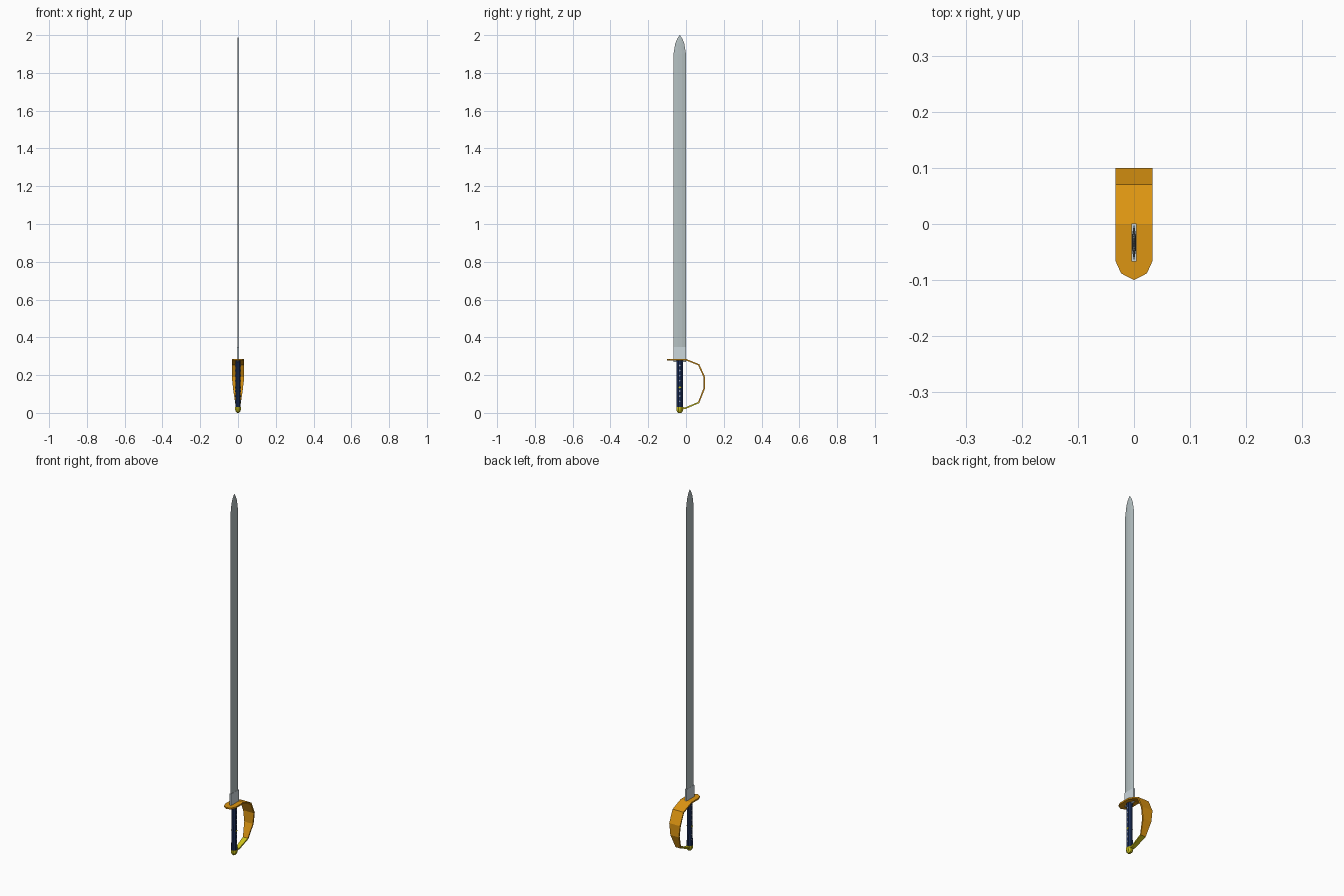
import bpy, bmesh, math

if "Cube" in bpy.data.objects:
    bpy.data.objects.remove(bpy.data.objects["Cube"])

CY = -0.033  # y of the blade and grip axis


def mat(name, rgb):
    m = bpy.data.materials.new(name)
    m.diffuse_color = (*rgb, 1)
    m.use_nodes = True
    m.node_tree.nodes["Principled BSDF"].inputs["Base Color"].default_value = m.diffuse_color
    return m


STEEL = mat("steel", (0.46, 0.53, 0.54))
PALE = mat("pale steel", (0.60, 0.68, 0.72))
BRASS = mat("orange brass", (0.72, 0.30, 0.006))
GOLD = mat("yellow gold", (0.62, 0.55, 0.01))
NAVY = mat("navy wrap", (0.010, 0.026, 0.095))
STUD = mat("pale blue stud", (0.45, 0.52, 0.65))


def finish(bm, name, *mats):
    bmesh.ops.remove_doubles(bm, verts=bm.verts, dist=1e-5)
    me = bpy.data.meshes.new(name)
    bm.to_mesh(me)
    bm.free()
    for m in mats:
        me.materials.append(m)
    ob = bpy.data.objects.new(name, me)
    bpy.context.collection.objects.link(ob)
    return ob


def loft(name, section, levels, material):
    """Stack a unit (x, y) section at levels of (z, x scale, y scale)."""
    bm = bmesh.new()
    rings = [[bm.verts.new((x * sx, CY + y * sy, z)) for x, y in section]
             for z, sx, sy in levels]
    n = len(section)
    for a, b in zip(rings, rings[1:]):
        for i in range(n):
            j = (i + 1) % n
            bm.faces.new((a[i], a[j], b[j], b[i]))
    bm.faces.new(rings[0][::-1])
    bm.faces.new(rings[-1])
    return finish(bm, name, material)


def ngon(n):
    return [(math.cos(2 * math.pi * (i + .5) / n), math.sin(2 * math.pi * (i + .5) / n))
            for i in range(n)]


# Blade with bevelled edges and a curved point
hexagon = [(0, -1), (1, -.35), (1, .35), (0, 1), (-1, .35), (-1, -.35)]
loft("blade", hexagon, [(0.27, .0038, .033), (1.90, .0038, .033), (1.955, .003, .024),
                        (1.98, .002, .014), (2.0, .0002, .0006)], STEEL)

# Collar at the blade root
square = [(1, -1), (1, 1), (-1, 1), (-1, -1)]
loft("blade_collar", square, [(0.275, .0045, .0335), (0.35, .0045, .0335)], PALE)

# Guard plate and knuckle bow: one bent strip of (y, z, half width)
path = [(-.10, .286, 0), (-.088, .286, .023), (-.066, .286, .033), (0, .286, .033),
        (.070, .258, .033), (.10, .192, .033), (.10, .128, .026),
        (.070, .052, .015), (0, .022, .011), (-.022, .019, .010)]
bm = bmesh.new()
rows = [(bm.verts.new((-w, y, z)), bm.verts.new((w, y, z))) for y, z, w in path]
for (l0, r0), (l1, r1) in zip(rows, rows[1:]):
    f = bm.faces.new((l0, r0, r1, l1))
    f.material_index = 1 if f.calc_center_median().z < 0.06 else 0
guard = finish(bm, "guard_and_knuckle_bow", BRASS, GOLD)
sol = guard.modifiers.new("thickness", 'SOLIDIFY')
sol.thickness = 0.008
sol.offset = -1

# Wrapped grip
loft("grip", ngon(8), [(0.026, .0155, .019), (0.06, .0145, .0185), (0.15, .014, .0175),
                       (0.28, .0145, .0185)], NAVY)


# Diamond studs down both sides, and one gold ornament
def diamond(name, side, z, w, h, material):
    bm = bmesh.new()
    x0, x1 = side * .012, side * .0146
    outline = [(0, -h), (w, 0), (0, h), (-w, 0)]
    a, b = ([bm.verts.new((x, CY + y, z + dz)) for y, dz in outline] for x in (x0, x1))
    bm.faces.new(a)
    bm.faces.new(b)
    for i in range(4):
        j = (i + 1) % 4
        bm.faces.new((a[i], a[j], b[j], b[i]))
    bmesh.ops.recalc_face_normals(bm, faces=bm.faces)
    finish(bm, name, material)


for side, label in ((1, "right"), (-1, "left")):
    for k in range(8):
        z = 0.062 + k * 0.027
        if abs(z - 0.135) > 0.015:
            diamond(f"grip_stud_{label}_{k}", side, z, .004, .005, STUD)
    diamond(f"grip_ornament_{label}", side, 0.135, .009, .006, GOLD)

# Faceted pommel
loft("pommel", ngon(8), [(0, .006, .008), (0.007, .013, .0165), (0.018, .0165, .020),
                         (0.030, .0165, .020)], GOLD)
